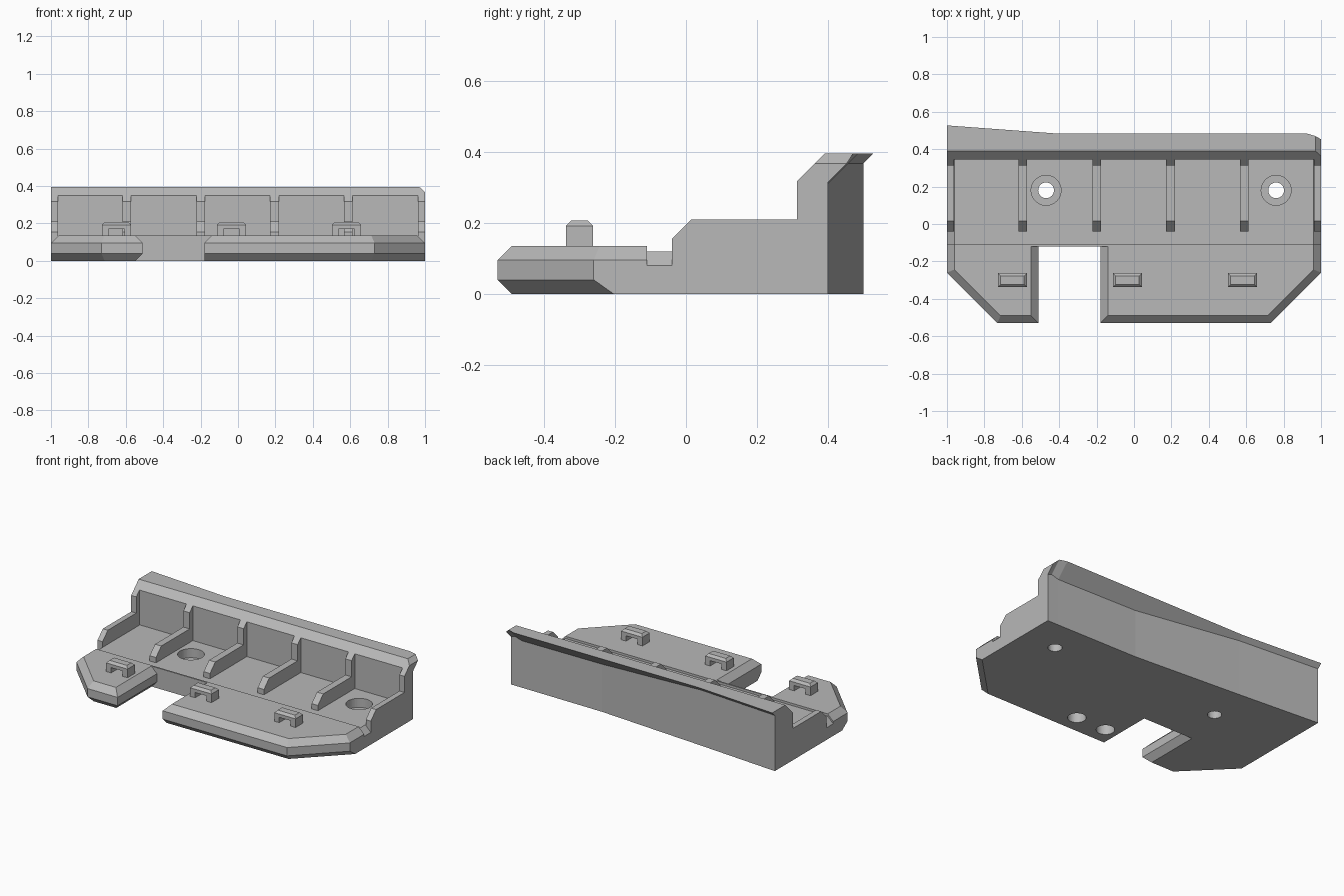
import bpy, bmesh, math
from mathutils import Vector

cube = bpy.data.objects.get("Cube")
if cube:
    bpy.data.objects.remove(cube)

grey = bpy.data.materials.new("light grey")
grey.use_nodes = True
COLOR = (0.48, 0.48, 0.48, 1)
grey.diffuse_color = COLOR
grey.node_tree.nodes["Principled BSDF"].inputs["Base Color"].default_value = COLOR


def finish(name, bm):
    bmesh.ops.recalc_face_normals(bm, faces=bm.faces)
    mesh = bpy.data.meshes.new(name)
    bm.to_mesh(mesh)
    bm.free()
    mesh.materials.append(grey)
    obj = bpy.data.objects.new(name, mesh)
    bpy.context.collection.objects.link(obj)
    return obj


def loft(name, rings):
    """Closed solid through matching cross-sections."""
    bm = bmesh.new()
    loops = [[bm.verts.new(p) for p in ring] for ring in rings]
    n = len(loops[0])
    for a, b in zip(loops, loops[1:]):
        for i in range(n):
            j = (i + 1) % n
            bm.faces.new((a[i], a[j], b[j], b[i]))
    bm.faces.new(loops[0])
    bm.faces.new(loops[-1])
    return finish(name, bm)


def planed_box(name, lo, hi, planes):
    """Box trimmed by (point, outward normal) planes."""
    bm = bmesh.new()
    bmesh.ops.create_cube(bm, size=1)
    for v in bm.verts:
        v.co = [l + (c + 0.5) * (h - l) for c, l, h in zip(v.co, lo, hi)]
    for point, normal in planes:
        bmesh.ops.bisect_plane(bm, geom=bm.verts[:] + bm.edges[:] + bm.faces[:], dist=1e-5,
                               plane_co=point, plane_no=Vector(normal).normalized(), clear_outer=True)
        rim = [e for e in bm.edges if e.is_boundary]
        bmesh.ops.holes_fill(bm, edges=rim, sides=0)
    return finish(name, bm)


def cylinder(name, x, y, r, z0, z1):
    ring = [(x + r * math.cos(i * math.tau / 48), y + r * math.sin(i * math.tau / 48)) for i in range(48)]
    return loft(name, [[(px, py, z) for px, py in ring] for z in (z0, z1)])


def carve(obj, cutter):
    mod = obj.modifiers.new("carve", "BOOLEAN")
    mod.operation = "DIFFERENCE"
    mod.solver = "EXACT"
    mod.object = cutter
    graph = bpy.context.evaluated_depsgraph_get()
    mesh = bpy.data.meshes.new_from_object(obj.evaluated_get(graph))
    obj.modifiers.clear()
    obj.data = mesh
    bpy.data.objects.remove(cutter)


# Front deck with chamfered rim and cut corners
R2 = math.sqrt(2)
cuts = [((0, -.53, .095), (0, -1, 1)), ((0, -.53, .04), (0, -1, -1))]
for s in (-1, 1):
    cuts += [((s, -.26, 0), (s, -1, 0)),
             ((s, -.26, .095), (s, -1, R2)),
             ((s, -.26, .04), (s, -1, -R2)),
             ((s, 0, .095), (s, 0, 1))]
deck = planed_box("front_deck", (-1, -.53, 0), (1, -.11, .135), cuts)

# Notch through the deck, and blind sockets underneath
notch = [(-.58, -.035), (-.51, .04), (-.51, .095), (-.61, .195), (-.08, .195), (-.18, .095), (-.18, -.035)]
carve(deck, loft("notch_cutter", [[(x, y, z) for x, z in notch] for y in (-.7, -.12)]))
for x in (-.09, .13):
    carve(deck, cylinder("socket_cutter", x, -.37, .055, -.05, .07))

# Floor with counterbored screw holes
floor = planed_box("floor", (-1, -.11, 0), (1, .36, .12),
                   [((s, 0, .08), (s, 0, 1)) for s in (-1, 1)])
for x in (-.47, .76):
    carve(floor, cylinder("bore_cutter", x, .18, .08, .06, .2))
    carve(floor, cylinder("hole_cutter", x, .18, .042, -.05, .1))


# Back wall with a sloped front crest and an overhanging lip
def wall_section(x, back, lip, top):
    return [(x, .345, 0), (x, .345, .35), (x, top - .005, top), (x, lip, top),
            (x, back, top - (lip - back)), (x, back, 0)]


stations = [(-1, .50, .527, .395), (-.43, .457, .485, .395), (.33, .405, .485, .395),
            (.92, .40, .485, .395), (.97, .40, .47, .395), (1, .40, .453, .368)]
loft("back_wall", [wall_section(*s) for s in stations])

# Divider ribs
rib = [(-.04, 0), (-.04, .155), (.015, .21), (.312, .21), (.312, .317), (.345, .35), (.36, .35), (.36, 0)]
spans = [(-1, -.963), (.963, 1)] + [(c - .023, c + .023) for c in (-.595, -.2, .195, .59)]
for a, b in spans:
    loft("divider_rib", [[(x, y, z) for y, z in rib] for x in (a, b)])

# Staple-shaped clips on the deck
for cx in (-.65, -.035, .58):
    bar = planed_box("clip", (cx - .078, -.338, .13), (cx + .078, -.262, .207),
                     [((cx + s * .078, 0, .192), (s, 0, 1)) for s in (-1, 1)]
                     + [((0, -.3 + s * .038, .192), (0, s, 1)) for s in (-1, 1)])
    carve(bar, planed_box("gap_cutter", (cx - .042, -.4, .1), (cx + .042, -.2, .17), []))
